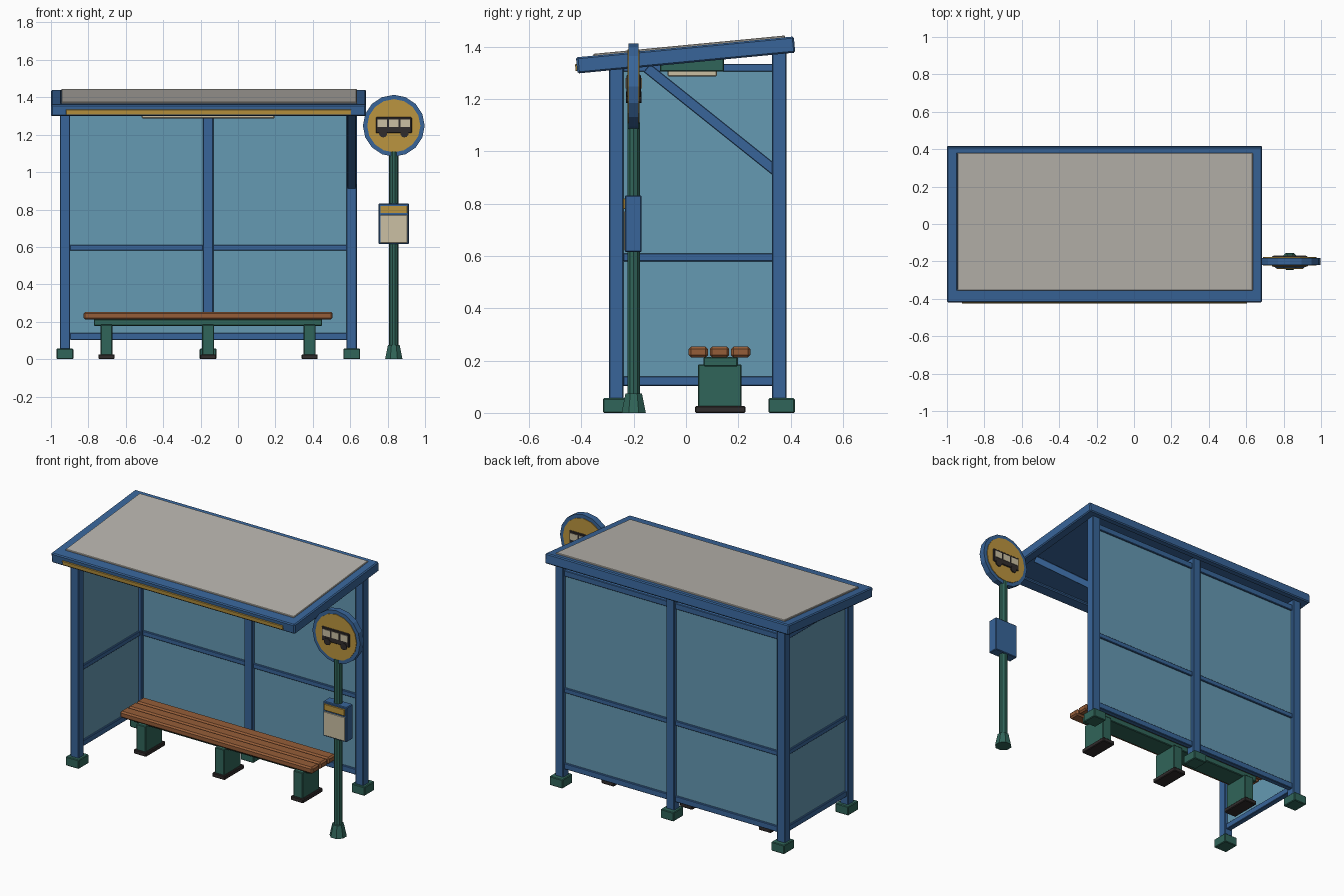
import bpy, bmesh, math
from mathutils import Matrix, Vector

if "Cube" in bpy.data.objects:
    bpy.data.objects.remove(bpy.data.objects["Cube"])

def mat(name, r, g, b):
    m = bpy.data.materials.new(name)
    m.diffuse_color = (r, g, b, 1)
    m.use_nodes = True
    m.node_tree.nodes["Principled BSDF"].inputs["Base Color"].default_value = m.diffuse_color
    return m

BLUE = mat("blue_paint", 0.04, 0.13, 0.32)
GLASS = mat("tinted_glass", 0.13, 0.32, 0.45)
GREEN = mat("green_metal", 0.03, 0.13, 0.10)
WOOD = mat("wood", 0.30, 0.11, 0.04)
YELLOW = mat("yellow", 0.50, 0.30, 0.05)
CREAM = mat("cream", 0.60, 0.53, 0.37)
ROOF = mat("roof_grey", 0.48, 0.46, 0.42)
DARK = mat("dark", 0.03, 0.025, 0.025)

def finish(name, bm, m, matrix=None):
    if matrix:
        bm.transform(matrix)
    bmesh.ops.recalc_face_normals(bm, faces=bm.faces)
    me = bpy.data.meshes.new(name)
    bm.to_mesh(me)
    bm.free()
    me.materials.append(m)
    ob = bpy.data.objects.new(name, me)
    bpy.context.collection.objects.link(ob)
    return ob

def box(name, x, y, z, m, bevel=0.004, matrix=None):
    """Box from (min, max) ranges with a small chamfer."""
    bm = bmesh.new()
    bmesh.ops.create_cube(bm, size=1)
    for v in bm.verts:
        v.co = [r[0] + (c + 0.5) * (r[1] - r[0]) for r, c in zip((x, y, z), v.co)]
    if bevel:
        bmesh.ops.bevel(bm, geom=bm.edges[:], offset=bevel, segments=1, affect='EDGES')
    return finish(name, bm, m, matrix)

def cyl(name, centre, r1, r2, depth, sides, m, along_y=False):
    bm = bmesh.new()
    bmesh.ops.create_cone(bm, cap_ends=True, segments=sides, radius1=r1, radius2=r2, depth=depth)
    rot = Matrix.Rotation(math.pi / 2, 4, 'X') if along_y else Matrix.Rotation(math.pi / sides, 4, 'Z')
    return finish(name, bm, m, Matrix.Translation(centre) @ rot)

def around(c, h):
    return (c - h, c + h)

# Posts and feet
XL, XC, XR, YF, YB = -0.925, -0.16, 0.608, -0.267, 0.357
for name, x, y, top in (("front_left", XL, YF, 1.325), ("back_left", XL, YB, 1.38),
                        ("back_centre", XC, YB, 1.38), ("back_right", XR, YB, 1.38)):
    box(name + "_post", around(x, 0.028), around(y, 0.028), (0.02, top), BLUE)
    fy = y + (0.009 if y > 0 else 0)
    box(name + "_foot", around(x, 0.045), around(fy, 0.05), (0, 0.056), GREEN)

# Back wall: glass and rails in two bays
for side, x in (("left", (XL + 0.026, XC - 0.026)), ("right", (XC + 0.026, XR - 0.026))):
    box("back_glass_" + side, x, around(YB, 0.007), (0.12, 1.33), GLASS, 0)
    for level, z in (("bottom", (0.103, 0.14)), ("middle", (0.58, 0.61)), ("top", (1.308, 1.345))):
        box(f"back_{level}_rail_{side}", x, around(YB, 0.017), z, BLUE, 0.003)

# Left wall: glass and rails
y = (YF + 0.026, YB - 0.026)
box("side_glass", around(XL, 0.007), y, (0.12, 1.32), GLASS, 0)
for level, z in (("bottom", (0.103, 0.14)), ("middle", (0.58, 0.61)), ("top", (1.305, 1.335))):
    box(f"side_{level}_rail", around(XL, 0.017), y, z, BLUE, 0.003)

# Diagonal brace under the open right end
a, b = Vector((XR, 0.345, 0.924)), Vector((XR, -0.15, 1.32))
d = b - a
brace_m = Matrix.Translation((a + b) / 2) @ Matrix.Rotation(math.atan2(d.z, d.y), 4, 'X')
box("roof_brace", around(0, 0.024), around(0, d.length / 2), around(0, 0.02), BLUE, 0.003, brace_m)

# Sloping roof: rims, deck, top panel and front stripe
tilt = Matrix.Translation((0, 0, 1.338)) @ Matrix.Rotation(math.atan(0.08 / 0.835), 4, 'X')
box("roof_deck", (-0.95, 0.635), (-0.36, 0.40), (0.015, 0.055), BLUE, 0, tilt)
box("roof_front_rim", (-0.998, 0.683), (-0.417, -0.345), (0, 0.062), BLUE, 0.006, tilt)
box("roof_back_rim", (-0.998, 0.683), (0.38, 0.42), (0, 0.062), BLUE, 0.006, tilt)
box("roof_left_rim", (-1.0, -0.943), (-0.415, 0.42), (0, 0.062), BLUE, 0.006, tilt)
box("roof_right_rim", (0.628, 0.685), (-0.415, 0.42), (0, 0.062), BLUE, 0.006, tilt)
box("roof_panel", (-0.945, 0.635), (-0.35, 0.387), (0.05, 0.069), ROOF, 0.003, tilt)
box("roof_front_stripe", (-0.92, 0.605), (-0.423, -0.41), (0.009, 0.036), YELLOW, 0.002, tilt)

# Ceiling lamp
box("lamp_housing", (-0.55, 0.23), (-0.10, 0.145), (1.306, 1.358), GREEN)
box("lamp_lens", (-0.515, 0.195), (-0.07, 0.118), (1.287, 1.31), CREAM)

# Bench
for i, yc in enumerate((0.047, 0.128, 0.209)):
    box(f"bench_slat_{i + 1}", (-0.826, 0.506), around(yc, 0.037), (0.212, 0.253), WOOD, 0.009)
box("bench_beam", (-0.77, 0.45), (0.067, 0.198), (0.178, 0.214), GREEN)
for i, xc in enumerate((-0.703, XC, 0.383)):
    box(f"bench_leg_{i + 1}", around(xc, 0.032), (0.045, 0.213), (0.02, 0.185), GREEN)
    box(f"bench_base_{i + 1}", around(xc, 0.043), (0.035, 0.228), (0, 0.026), DARK)

# Sign pole and its flared base
SX, SY, SZ = 0.833, -0.20, 1.248
cyl("sign_pole_base", (SX, SY, 0.0375), 0.05, 0.034, 0.075, 8, GREEN)
cyl("sign_pole", (SX, SY, 0.56), 0.025, 0.025, 1.10, 10, GREEN)

# Round sign with a bus picture on both sides
cyl("sign_disc", (SX, SY, SZ), 0.165, 0.165, 0.038, 16, BLUE, True)
for side, s in (("front", -1), ("back", 1)):
    def layer(p, q):
        return tuple(sorted((SY + s * p, SY + s * q)))
    cyl("sign_face_" + side, (SX, SY + s * 0.019, SZ), 0.142, 0.142, 0.008, 16, YELLOW, True)
    box("bus_body_" + side, around(SX, 0.096), layer(0.018, 0.028), (1.208, 1.294), DARK, 0.004)
    for i, dx in enumerate((-0.061, 0.0, 0.061)):
        box(f"bus_window_{side}_{i + 1}", around(SX + dx, 0.025), layer(0.024, 0.031),
            (1.24, 1.28), CREAM, 0)
    for i, dx in enumerate((-0.057, 0.057)):
        cyl(f"bus_wheel_{side}_{i + 1}", (SX + dx, SY + s * 0.024, 1.207), 0.022, 0.022,
            0.012, 10, DARK, True)

# Timetable box on the pole
box("timetable_box", around(SX, 0.081), (-0.234, -0.17), (0.615, 0.832), BLUE)
box("timetable_header", around(SX, 0.072), (-0.241, -0.23), (0.78, 0.82), YELLOW, 0.002)
box("timetable_sheet", around(SX, 0.072), (-0.238, -0.23), (0.622, 0.77), CREAM, 0.002)
